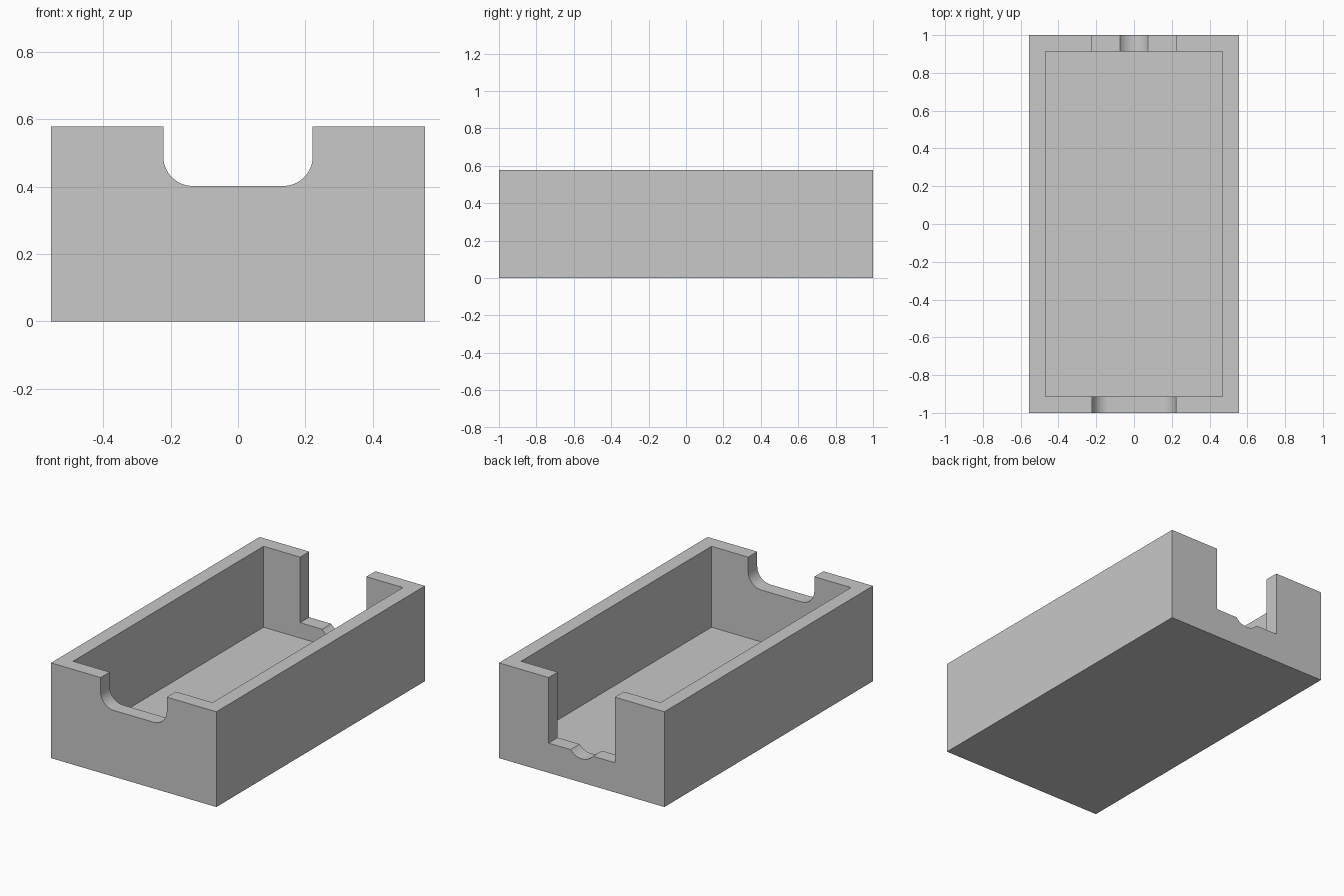
import bpy
import bmesh
from math import pi, sin, cos, asin

if "Cube" in bpy.data.objects:
    bpy.data.objects.remove(bpy.data.objects["Cube"])

HALF_X, HALF_Y, HEIGHT = 0.555, 1.0, 0.578
WALL = 0.087
NOTCH = 0.222      # half width of both end notches
ABOVE = 0.7        # cutters reach past the rim

grey = bpy.data.materials.new("light grey")
grey.use_nodes = True
grey.diffuse_color = (0.58, 0.58, 0.58, 1)
grey.node_tree.nodes["Principled BSDF"].inputs["Base Color"].default_value = grey.diffuse_color


def prism(name, profile, y0, y1):
    """Extrude an x-z outline from y0 to y1."""
    bm = bmesh.new()
    face = bm.faces.new([bm.verts.new((x, y0, z)) for x, z in profile])
    side = bmesh.ops.extrude_face_region(bm, geom=[face])
    new_verts = [v for v in side["geom"] if isinstance(v, bmesh.types.BMVert)]
    bmesh.ops.translate(bm, verts=new_verts, vec=(0, y1 - y0, 0))
    bmesh.ops.recalc_face_normals(bm, faces=bm.faces)
    mesh = bpy.data.meshes.new(name)
    bm.to_mesh(mesh)
    bm.free()
    mesh.materials.append(grey)
    obj = bpy.data.objects.new(name, mesh)
    bpy.context.collection.objects.link(obj)
    return obj


def arc(cx, cz, r, a0, a1, steps=16):
    angles = [a0 + (a1 - a0) * i / steps for i in range(steps + 1)]
    return [(cx + r * cos(a), cz + r * sin(a)) for a in angles]


def rect(half, z0, z1):
    return [(-half, z0), (half, z0), (half, z1), (-half, z1)]


# Solid block and the hollow inside it
tray = prism("open_tray", rect(HALF_X, 0, HEIGHT), -HALF_Y, HALF_Y)
cavity = prism("cavity_cutter", rect(HALF_X - WALL, WALL, ABOVE),
               WALL - HALF_Y, HALF_Y - WALL)

# Shallow front notch with rounded lower corners
r, low = 0.088, 0.402
front_outline = (arc(r - NOTCH, low + r, r, pi, 1.5 * pi)
                 + arc(NOTCH - r, low + r, r, 1.5 * pi, 2 * pi)
                 + [(NOTCH, ABOVE), (-NOTCH, ABOVE)])
front_notch = prism("front_notch_cutter", front_outline, -HALF_Y - 0.1, -HALF_Y + 0.2)

# Deep back notch with a round groove in its sill
sill, half, sag = 0.18, 0.075, 0.036
gr = (half ** 2 + sag ** 2) / (2 * sag)
spread = asin(half / gr)
back_outline = ([(-NOTCH, sill)]
                + arc(0, sill + gr - sag, gr, 1.5 * pi - spread, 1.5 * pi + spread)
                + [(NOTCH, sill), (NOTCH, ABOVE), (-NOTCH, ABOVE)])
back_notch = prism("back_notch_cutter", back_outline, HALF_Y - 0.2, HALF_Y + 0.1)

# Cut everything out of the block
bpy.ops.object.select_all(action="DESELECT")
bpy.context.view_layer.objects.active = tray
tray.select_set(True)
for cutter in (cavity, front_notch, back_notch):
    cutter.hide_render = True
    mod = tray.modifiers.new(cutter.name, "BOOLEAN")
    mod.operation = "DIFFERENCE"
    mod.solver = "EXACT"
    mod.object = cutter
    bpy.ops.object.modifier_apply(modifier=mod.name)
    bpy.data.objects.remove(cutter)

bpy.ops.object.shade_smooth_by_angle(angle=pi / 8)
